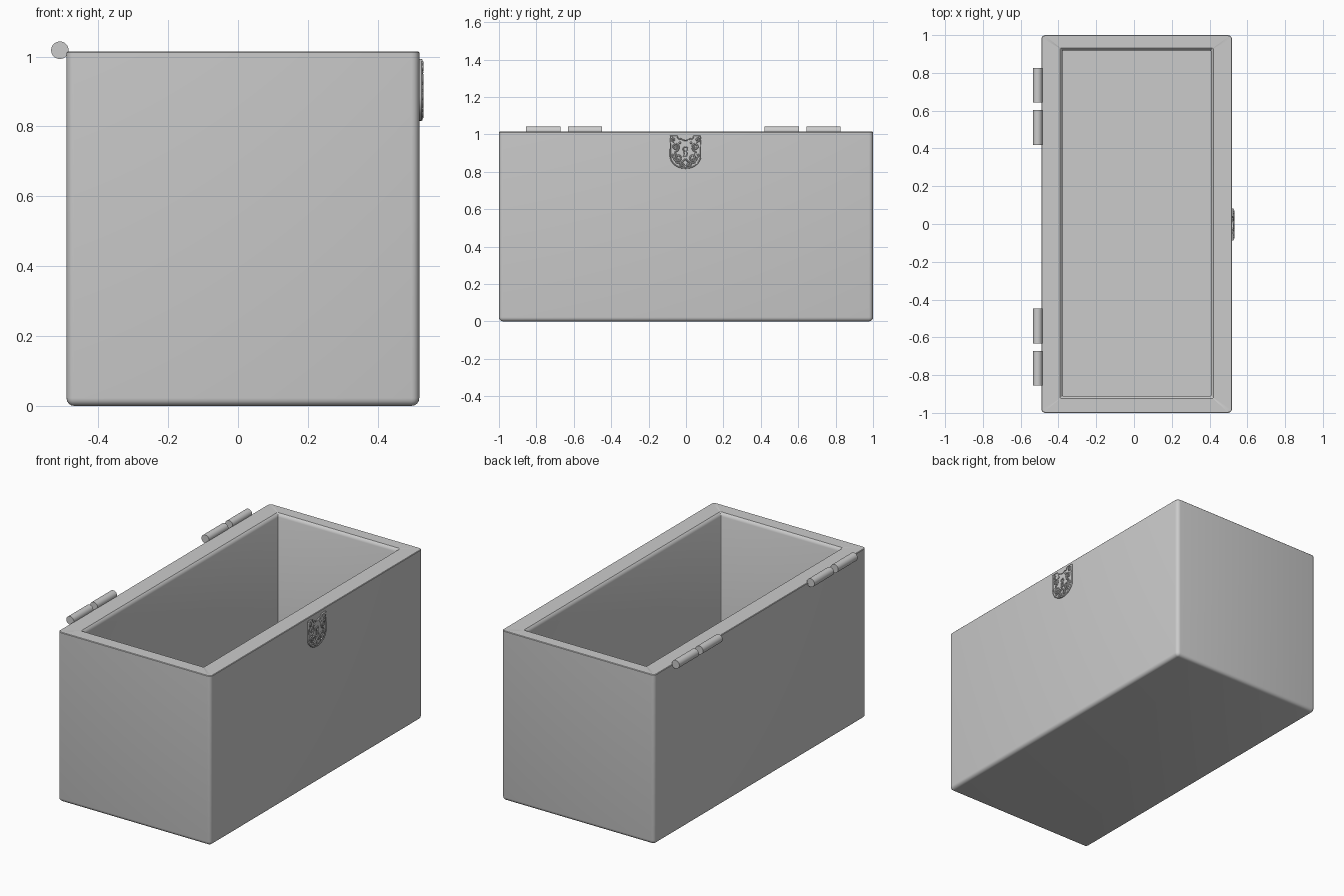
import bpy, bmesh
from math import cos, sin, pi, radians

if "Cube" in bpy.data.objects:
    bpy.data.objects.remove(bpy.data.objects["Cube"])


def finish(name, bm, angle=40):
    bmesh.ops.recalc_face_normals(bm, faces=bm.faces)
    me = bpy.data.meshes.new(name)
    bm.to_mesh(me)
    bm.free()
    ob = bpy.data.objects.new(name, me)
    bpy.context.collection.objects.link(ob)
    smooth(ob, angle)
    return ob


def smooth(ob, angle=40):
    bpy.ops.object.select_all(action='DESELECT')
    ob.select_set(True)
    bpy.context.view_layer.objects.active = ob
    bpy.ops.object.shade_smooth_by_angle(angle=radians(angle))


def rounded_rect(x0, x1, y0, y1, r, n=4):
    pts = []
    for cx, cy, a in ((x1 - r, y1 - r, 0), (x0 + r, y1 - r, 90),
                      (x0 + r, y0 + r, 180), (x1 - r, y0 + r, 270)):
        for i in range(n + 1):
            t = radians(a + 90 * i / n)
            pts.append((cx + r * cos(t), cy + r * sin(t)))
    return pts


# Chest body: stacked rounded rings up the outside, over the rim, down inside
X0, X1, Y, TOP, FLOOR, R = -0.491, 0.519, 1.0, 1.014, 0.08, 0.022
rings = []
for i in range(5):
    t = pi / 2 * i / 4
    inset = R * (1 - sin(t)) * 0.95
    rings.append((X0 + inset, X1 - inset, Y - inset, Y - inset,
                  R - inset, R * (1 - cos(t))))
rings += [(X0, X1, Y, Y, R, TOP - 0.003),
          (X0 + 0.003, X1 - 0.003, Y - 0.003, Y - 0.003, R - 0.003, TOP)]
IX0, IX1, IY0, IY1 = -0.378, 0.407, 0.91, 0.918
for grow, z in ((0.013, TOP), (0.009, TOP - 0.004), (0.004, TOP - 0.009),
                (0, TOP - 0.02), (0, FLOOR)):
    rings.append((IX0 - grow, IX1 + grow, IY0 + grow, IY1 + grow, 0.003, z))
bm = bmesh.new()
loops = [[bm.verts.new((x, y, z)) for x, y in rounded_rect(x0, x1, -y0, y1, r)]
         for x0, x1, y0, y1, r, z in rings]
for a, b in zip(loops, loops[1:]):
    for i in range(len(a)):
        j = (i + 1) % len(a)
        bm.faces.new((a[i], a[j], b[j], b[i]))
bm.faces.new(loops[0])
bm.faces.new(loops[-1])
finish("chest_body", bm)

# Hinge barrels along the back edge
for k, yc in enumerate((-0.764, -0.54, 0.511, 0.735)):
    bpy.ops.mesh.primitive_cylinder_add(vertices=32, radius=0.025, depth=0.184,
                                        location=(-0.51, yc, 1.018),
                                        rotation=(pi / 2, 0, 0))
    ob = bpy.context.object
    ob.name = f"hinge_barrel_{k + 1}"
    smooth(ob)

# Lock plate outline, right half, as (sideways, height) from the plate centre
PX, PY, PZ = 0.519, -0.003, 0.905
half = [(0, 0.064), (0.014, 0.066), (0.026, 0.074), (0.034, 0.070), (0.042, 0.078),
        (0.046, 0.088), (0.084, 0.088), (0.081, 0.07), (0.083, 0.04), (0.084, -0.02)]
half += [(0.084 * cos(t), -0.02 - 0.069 * sin(t))
         for t in [pi / 2 * i / 10 for i in range(1, 11)]]
outline = half + [(-u, v) for u, v in reversed(half[1:-1])]

# Keyhole: round head with a flared slot
keyhole = [(0.012 * cos(t), 0.016 + 0.012 * sin(t))
           for t in [radians(-60 + 300 * i / 12) for i in range(13)]]
keyhole += [(-0.010, -0.024), (0.010, -0.024)]


def curve(name, paths, x, radius=0.0, extrude=0.0, cyclic=True):
    cu = bpy.data.curves.new(name, 'CURVE')
    cu.dimensions = '2D' if extrude else '3D'
    if extrude:
        cu.fill_mode = 'BOTH'
    cu.extrude = extrude
    cu.bevel_depth = radius
    cu.bevel_resolution = 1
    cu.use_fill_caps = True
    for path in paths:
        sp = cu.splines.new('POLY')
        sp.points.add(len(path) - 1)
        for p, (u, v) in zip(sp.points, path):
            p.co = (u, v, 0, 1)
        sp.use_cyclic_u = cyclic
    ob = bpy.data.objects.new(name, cu)
    ob.location = (x, PY, PZ)
    ob.rotation_euler = (pi / 2, 0, pi / 2)
    bpy.context.collection.objects.link(ob)
    bpy.ops.object.select_all(action='DESELECT')
    ob.select_set(True)
    bpy.context.view_layer.objects.active = ob
    bpy.ops.object.convert(target='MESH')
    smooth(bpy.context.object)


curve("lock_plate", [outline, keyhole], PX + 0.003, extrude=0.003)
curve("lock_plate_rim", [[(u * 0.97, v * 0.97) for u, v in outline]], PX + 0.006, 0.003)
curve("keyhole_rim", [keyhole], PX + 0.006, 0.003)


def spiral(cu, cv, r, start, turns, n=26):
    return [(cu + r * (1 - 0.8 * i / n) * cos(start + turns * 2 * pi * i / n),
             cv + r * (1 - 0.8 * i / n) * sin(start + turns * 2 * pi * i / n))
            for i in range(n + 1)]


# Scrollwork: an S-scroll with small curls, mirrored to both sides
upper = spiral(0.053, 0.028, 0.018, radians(200), -1.4)
lower = spiral(0.040, -0.030, 0.024, radians(60), -1.5)
scrolls = [upper[::-1] + [(0.042, 0.008), (0.056, 0.0)] + lower,
           spiral(0.064, -0.018, 0.011, radians(120), 1.2),
           spiral(0.017, -0.066, 0.013, radians(90), -1.2),
           spiral(0.064, 0.066, 0.010, radians(250), 1.2),
           [(0.0, -0.036), (0.012, -0.048), (0.03, -0.06), (0.052, -0.054)]]
scrolls += [[(-u, v) for u, v in s] for s in scrolls]
curve("lock_scrollwork", scrolls, PX + 0.008, 0.0045, cyclic=False)

# Small studs on the plate
for k, (u, v) in enumerate(((0.074, 0.078), (-0.074, 0.078), (0.03, 0.05),
                            (-0.03, 0.05), (0, -0.078))):
    bpy.ops.mesh.primitive_uv_sphere_add(segments=12, ring_count=8, radius=0.006,
                                         location=(PX + 0.006, PY + u, PZ + v))
    ob = bpy.context.object
    ob.name = f"lock_stud_{k + 1}"
    smooth(ob)
